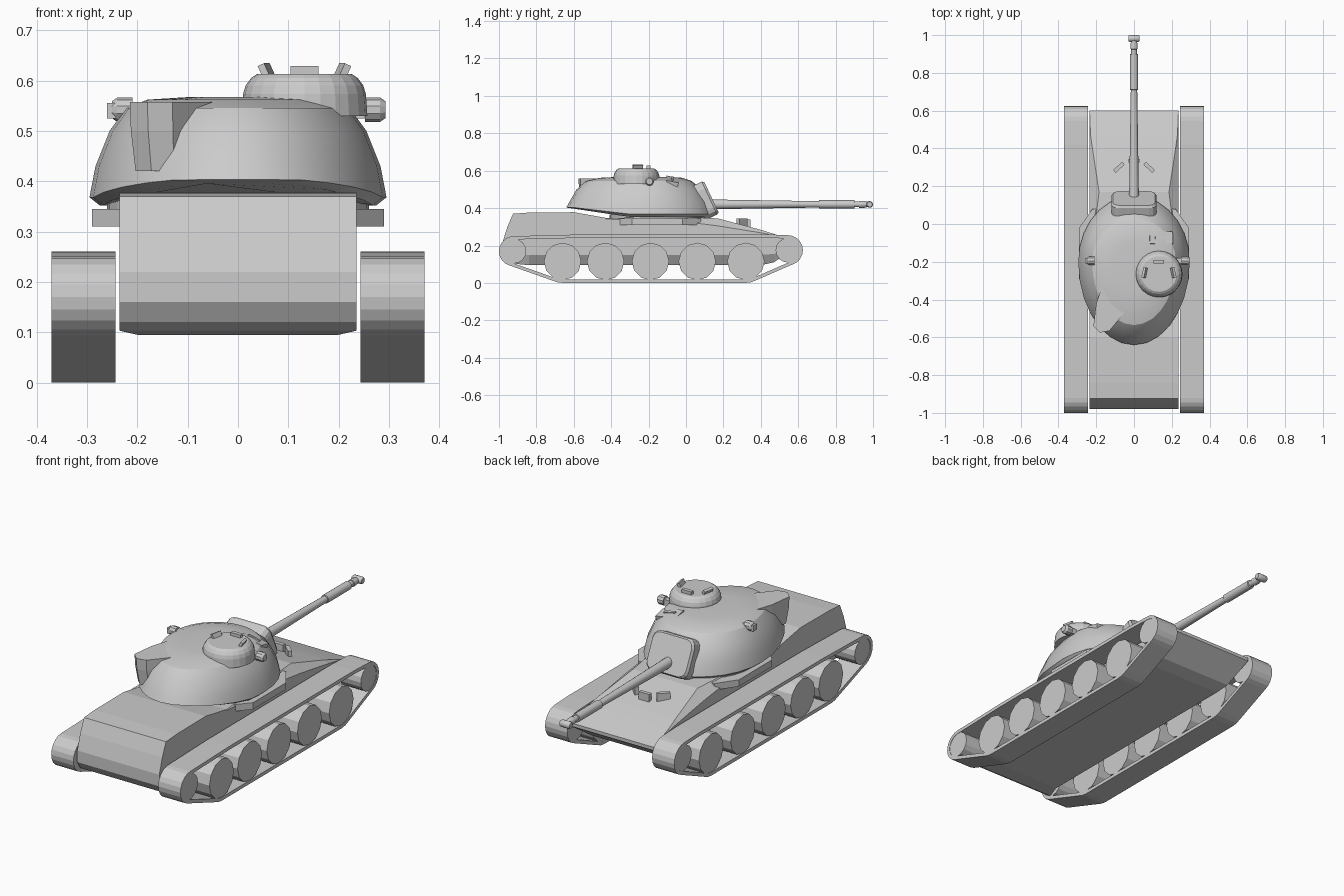
import bpy, bmesh
from math import sin, cos, pi, radians
from mathutils import Vector, Matrix, Euler
from mathutils.geometry import convex_hull_2d

if "Cube" in bpy.data.objects:
    bpy.data.objects.remove(bpy.data.objects["Cube"])


def mesh_object(name, verts, faces, smooth=None):
    me = bpy.data.meshes.new(name)
    me.from_pydata(verts, [], faces)
    bm = bmesh.new()
    bm.from_mesh(me)
    bmesh.ops.recalc_face_normals(bm, faces=bm.faces)
    bm.to_mesh(me)
    bm.free()
    ob = bpy.data.objects.new(name, me)
    bpy.context.collection.objects.link(ob)
    if smooth:
        bpy.ops.object.select_all(action='DESELECT')
        ob.select_set(True)
        bpy.context.view_layer.objects.active = ob
        bpy.ops.object.shade_smooth_by_angle(angle=radians(smooth))
    return ob


def loft(name, rings, smooth=None):
    """Skin equal-sized closed rings and cap both ends."""
    n = len(rings[0])
    verts = [v for r in rings for v in r]
    faces = [(i * n + j, i * n + (j + 1) % n, (i + 1) * n + (j + 1) % n, (i + 1) * n + j)
             for i in range(len(rings) - 1) for j in range(n)]
    faces += [tuple(range(n))[::-1], tuple(range(len(verts) - n, len(verts)))]
    return mesh_object(name, verts, faces, smooth)


def lathe(name, profile, axis, origin, n=16, smooth=None):
    """Profile of (distance along axis, radius), turned about the x, y or z axis."""
    rot = {'x': Matrix.Rotation(pi / 2, 3, 'Y'), 'y': Matrix.Rotation(-pi / 2, 3, 'X'),
           'z': Matrix.Identity(3)}[axis]
    rings = [[rot @ Vector((r * cos(2 * pi * k / n), r * sin(2 * pi * k / n), d)) + Vector(origin)
              for k in range(n)] for d, r in profile]
    return loft(name, rings, smooth)


def box(name, loc, size, rot=(0, 0, 0)):
    m = Euler([radians(a) for a in rot]).to_matrix()
    rings = [[m @ Vector((x * size[0] / 2, y * size[1] / 2, z * size[2] / 2)) + Vector(loc)
              for x, y in ((-1, -1), (1, -1), (1, 1), (-1, 1))] for z in (-1, 1)]
    return loft(name, rings)


# Hull: y, top z, top half width, shoulder z, low side z, bottom z, bottom half width
W = 0.235
stations = [
    (-0.98, 0.22, W, 0.215, 0.17, 0.16, W),
    (-0.955, 0.30, W, 0.295, 0.15, 0.12, W),
    (-0.925, 0.37, W, 0.365, 0.14, 0.103, W),
    (-0.84, 0.376, W, 0.37, 0.15, 0.095, 0.20),
    (-0.60, 0.378, W, 0.372, 0.15, 0.095, 0.20),
    (-0.43, 0.348, W, 0.342, 0.15, 0.095, 0.20),
    (0.05, 0.35, 0.20, 0.32, 0.15, 0.095, 0.20),
    (0.17, 0.345, 0.185, 0.305, 0.15, 0.095, 0.20),
    (0.40, 0.284, 0.22, 0.268, 0.15, 0.095, 0.20),
    (0.47, 0.262, 0.23, 0.255, 0.155, 0.11, 0.21),
    (0.60, 0.217, W, 0.214, 0.205, 0.20, W)]
rings = []
for y, tz, tw, sh, low, bz, bw in stations:
    half = [(bw, bz), (W, low), (W, sh), (tw, tz)]
    rings.append([(x, y, z) for x, z in half] + [(-x, y, z) for x, z in reversed(half)])
loft("hull", rings)

# Widened turret ring seat
seat = [(-0.23, -0.36), (0.23, -0.36), (0.29, -0.29), (0.29, -0.02),
        (0.22, 0.08), (-0.22, 0.08), (-0.29, -0.02), (-0.29, -0.29)]
loft("turret_seat", [[(x, y, z) for x, y in seat] for z in (0.31, 0.345)])
lathe("turret_ring", [(0.33, 0.26), (0.365, 0.26)], 'z', (0, -0.15, 0), 32)

# Tracks: belt wrapped round the end wheels and road wheels
road_y = (-0.66, -0.43, -0.19, 0.06, 0.32)
ends = {"drive_wheel": (-0.92, 0.17), "idler_wheel": (0.545, 0.175)}
pts = [Vector((-0.6, 0.258)), Vector((0.42, 0.26))]
for cy, cz, r, n in [(*c, 0.08, 20) for c in ends.values()] + \
        [(road_y[0], 0.115, 0.115, 24), (road_y[-1], 0.115, 0.115, 24)]:
    pts += [Vector((cy + r * cos(2 * pi * k / n), cz + r * sin(2 * pi * k / n))) for k in range(n)]
outer = [pts[i] for i in convex_hull_2d(pts)]
inner = []
mid = Vector((-0.19, 0.13))
for i, p in enumerate(outer):
    d0 = (p - outer[i - 1]).normalized()
    d1 = (outer[(i + 1) % len(outer)] - p).normalized()
    t = (d0 + d1).normalized()
    nrm = Vector((-t.y, t.x))
    if nrm.dot(mid - p) < 0:
        nrm = -nrm
    inner.append(p + nrm * 0.018)
N = len(outer)
for side, s in (("left", -1), ("right", 1)):
    x0, x1 = s * 0.243, s * 0.37
    verts = [(x, p.x, p.y) for loop, x in ((outer, x0), (outer, x1), (inner, x1), (inner, x0))
             for p in loop]
    faces = [(a * N + i, a * N + (i + 1) % N, (a + 1) % 4 * N + (i + 1) % N, (a + 1) % 4 * N + i)
             for a in range(4) for i in range(N)]
    mesh_object(side + "_track", verts, faces)
    for i, y in enumerate(road_y):
        lathe(f"{side}_road_wheel_{i + 1}", [(-0.062, 0.1), (0.062, 0.1)], 'x', (s * 0.306, y, 0.115), 12)
    for name, (y, z) in ends.items():
        lathe(f"{side}_{name}", [(-0.062, 0.066), (0.062, 0.066)], 'x', (s * 0.306, y, z), 16)

# Turret: egg-shaped rings (z, half width, front y, rear y), rear underside lifted
rings = []
for z, hw, yf, yr, lift in [(0.352, 0.275, 0.13, -0.60, 0.045), (0.368, 0.295, 0.15, -0.64, 0.035),
                            (0.43, 0.283, 0.13, -0.625, 0), (0.50, 0.255, 0.085, -0.585, 0),
                            (0.545, 0.222, 0.03, -0.535, 0), (0.562, 0.18, -0.02, -0.46, 0),
                            (0.567, 0.10, -0.09, -0.36, 0)]:
    ring = []
    for k in range(28):
        a = 2 * pi * k / 28
        y = -0.2 + sin(a) * ((yf + 0.2) if sin(a) > 0 else (-0.2 - yr))
        ring.append((hw * cos(a), y, z + lift * min(1, max(0, (-0.3 - y) / 0.3))))
    rings.append(ring)
loft("turret", rings, 20)

# Raised bulge on the rear left of the turret
bulge = [(-0.15, -0.27), (-0.20, -0.42), (-0.215, -0.54), (-0.18, -0.575),
         (-0.13, -0.565), (-0.05, -0.47), (0.0, -0.36)]
c = Vector((-0.1, -0.42))
rings = []
for z, k in ((0.42, 0.9), (0.50, 0.98), (0.557, 1.0)):
    rings.append([(c.x + (x - c.x) * k, c.y + (y - c.y) * k, z) for x, y in bulge])
loft("turret_bulge", rings)

# Mantlet: tilted rounded plate
tilt = Matrix.Rotation(radians(-65), 3, 'X')
rings = []
for d, k in ((-0.06, 1.0), (0.008, 1.0), (0.02, 0.93)):
    ring = []
    for q, (sx, sy) in enumerate(((1, 1), (-1, 1), (-1, -1), (1, -1))):
        for j in range(4):
            a = (q + j / 3) * pi / 2
            p = Vector((k * (sx * 0.08 + 0.04 * cos(a)), k * (sy * 0.057 + 0.04 * sin(a)), d))
            ring.append(tilt @ p + Vector((0, 0.118, 0.45)))
    rings.append(ring)
loft("mantlet", rings)

# Gun barrel with sleeve and cross-wise muzzle piece
lathe("gun_barrel", [(0.08, 0.027), (0.2, 0.025), (0.71, 0.017), (0.711, 0.022), (0.9, 0.022),
                     (0.901, 0.015), (0.925, 0.015), (0.926, 0.019), (0.95, 0.019),
                     (0.97, 0.014), (0.985, 0.014)], 'y', (0, 0, 0.42), 16, 40)
lathe("muzzle_piece", [(-0.029, 0.014), (-0.022, 0.018), (0.022, 0.018), (0.029, 0.014)],
      'x', (0, 0.982, 0.42), 12, 40)

# Cupola with its periscopes
cx, cy = 0.132, -0.265
lathe("cupola", [(0.53, 0.125), (0.573, 0.122), (0.59, 0.117), (0.605, 0.106), (0.613, 0.094)],
      'z', (cx, cy, 0), 24)
box("cupola_front_periscope", (cx, -0.2, 0.616), (0.056, 0.02, 0.026))
for name, s in (("left", -1), ("right", 1)):
    box(f"cupola_{name}_periscope", (cx + s * 0.074, -0.258, 0.616), (0.014, 0.055, 0.034),
        (0, s * 25, s * 12))
    # Side sight housings on the turret
    lathe(f"{name}_sight_housing", [(0, 0.024), (0.03, 0.024), (0.04, 0.017)] if s > 0 else
          [(-0.04, 0.017), (-0.03, 0.024), (0, 0.024)], 'x', (0.2525 if s > 0 else -0.21, -0.195, 0.542), 10)
    box(f"{name}_sight_arm", (s * 0.225, -0.195, 0.54), (0.07, 0.03, 0.03))
    # Driver periscopes on the front slope
    box(f"driver_{name}_periscope", (s * 0.08, 0.3, 0.325), (0.064, 0.02, 0.04), (0, 0, -s * 42))
box("driver_front_periscope", (0, 0.335, 0.318), (0.06, 0.02, 0.04))

# Gunner sight on the turret roof
box("roof_sight_cover", (0.142, -0.075, 0.54), (0.125, 0.065, 0.03), (-12, 12, 0))
box("roof_sight_block", (0.142, -0.075, 0.55), (0.065, 0.014, 0.025), (-12, 12, 0))
